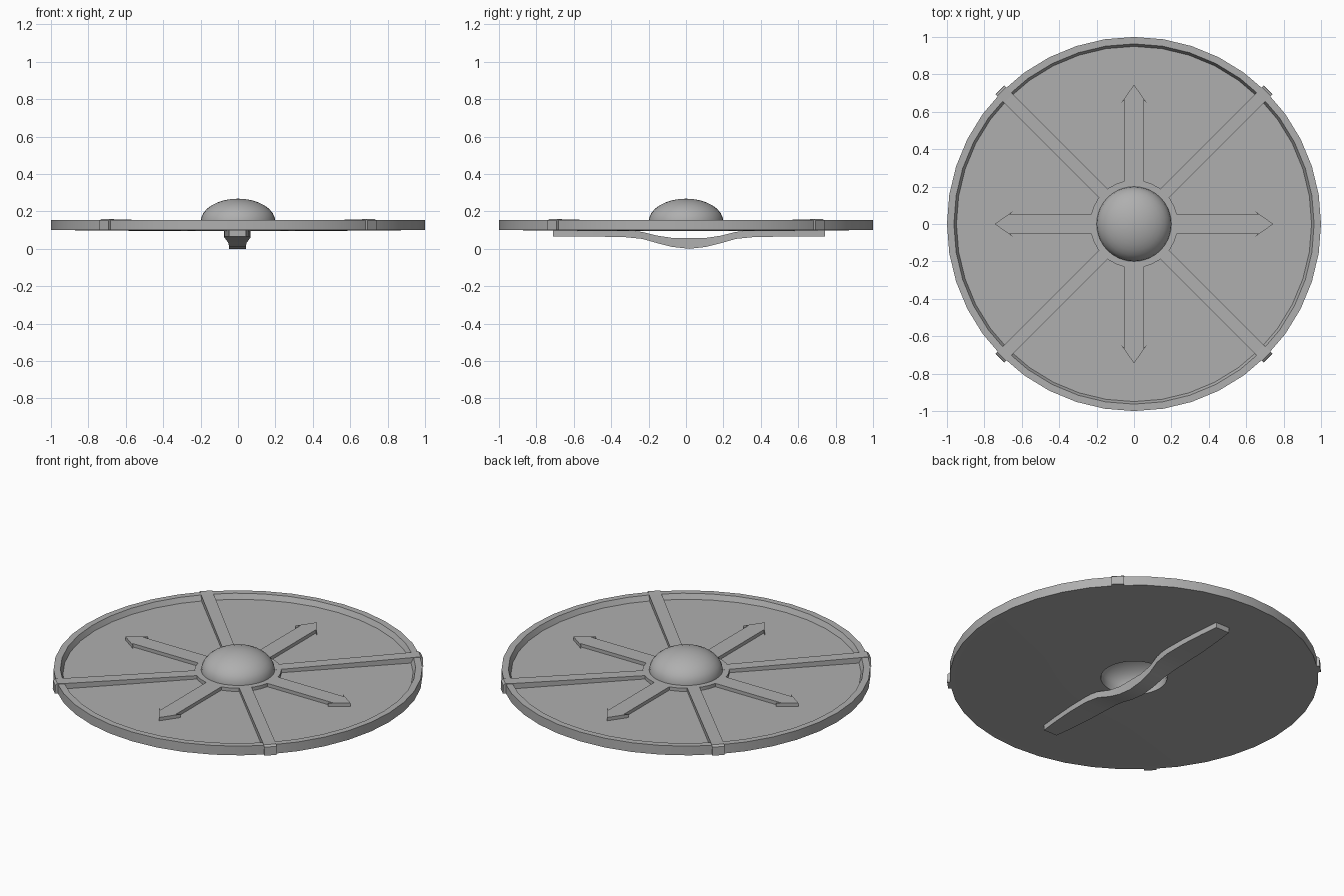
import bpy, bmesh
from math import sin, cos, pi, radians
from mathutils import Matrix

if "Cube" in bpy.data.objects:
    bpy.data.objects.remove(bpy.data.objects["Cube"])

# Dark grey shared by every part
grey = bpy.data.materials.new("dark_grey")
grey.diffuse_color = (0.43, 0.43, 0.43, 1)
grey.use_nodes = True
grey.node_tree.nodes["Principled BSDF"].inputs["Base Color"].default_value = grey.diffuse_color


def make(name, bm, smooth=False):
    bmesh.ops.remove_doubles(bm, verts=bm.verts, dist=1e-5)
    bmesh.ops.recalc_face_normals(bm, faces=bm.faces)
    me = bpy.data.meshes.new(name)
    bm.to_mesh(me)
    bm.free()
    me.materials.append(grey)
    ob = bpy.data.objects.new(name, me)
    bpy.context.collection.objects.link(ob)
    if smooth:
        bpy.context.view_layer.objects.active = ob
        ob.select_set(True)
        bpy.ops.object.shade_smooth_by_angle(angle=radians(35))
        ob.select_set(False)
    return ob


def lathe(name, profile, n):
    """Revolve a closed (r, z) profile around the z axis."""
    bm = bmesh.new()
    rings = [[bm.verts.new((r * cos(2 * pi * i / n), r * sin(2 * pi * i / n), z))
              for i in range(n)] if r > 0 else [bm.verts.new((0, 0, z))] * n
             for r, z in profile]
    for k in range(len(rings)):
        a, b = rings[k], rings[(k + 1) % len(rings)]
        for i in range(n):
            j = (i + 1) % n
            vs = list(dict.fromkeys((a[i], a[j], b[j], b[i])))
            if len(vs) > 2:
                bm.faces.new(vs)
    return make(name, bm, True)


def extrude(name, points, offset, angle):
    """Extrude a flat outline by offset, then turn it about z."""
    bm = bmesh.new()
    face = bm.faces.new([bm.verts.new(p) for p in points])
    ext = bmesh.ops.extrude_face_region(bm, geom=[face])
    moved = [v for v in ext["geom"] if isinstance(v, bmesh.types.BMVert)]
    bmesh.ops.translate(bm, verts=moved, vec=offset)
    bm.transform(Matrix.Rotation(angle, 4, "Z"))
    return make(name, bm)


FACE, TOP = 0.125, 0.145

# Round board with a hole behind the boss, and the raised rim
lathe("board", [(0.18, 0.096), (0.54, 0.096), (0.97, 0.1), (0.97, FACE), (0.18, FACE)], 40)
lathe("rim", [(0.965, 0.1), (1.0, 0.1), (1.0, 0.155), (0.963, 0.155), (0.948, FACE - 0.003)], 40)

# Hollow domed boss and its flange
arc = [i * pi / 16 for i in range(8)]
dome = [(0.2 * cos(a), 0.145 + 0.123 * sin(a)) for a in arc]
inner = [(0.185 * cos(a), 0.145 + 0.11 * sin(a)) for a in arc]
lathe("boss", [(0.2, FACE)] + dome + [(0, 0.268), (0, 0.255)] + inner[::-1] + [(0.185, FACE)], 32)
lathe("boss_flange", [(0.182, FACE - 0.003), (0.235, FACE - 0.003), (0.235, TOP), (0.182, TOP)], 32)

# Four arrow ornaments on the axes, four straps on the diagonals folding over the rim
arrow = [(0.2, -0.05), (0.665, -0.05), (0.645, -0.07), (0.745, 0),
         (0.645, 0.07), (0.665, 0.05), (0.2, 0.05)]
strap = [(0.2, FACE - 0.003), (0.2, TOP), (0.95, 0.157), (1.0, 0.159),
         (1.012, 0.15), (1.014, 0.1), (0.97, 0.1), (0.95, FACE - 0.003)]
for i in range(4):
    extrude(f"arrow_{i + 1}", [(x, y, FACE - 0.003) for x, y in arrow],
            (0, 0, TOP - FACE + 0.003), i * pi / 2)
    extrude(f"strap_{i + 1}", [(r, -0.034, z) for r, z in strap],
            (0, 0.068, 0), pi / 4 + i * pi / 2)

# Handle across the back: stations of (distance, half width, bottom z, top z), mirrored in y
half = [(0.0, 0.045, 0.0, 0.057), (0.09, 0.045, 0.01, 0.058), (0.17, 0.048, 0.03, 0.07),
        (0.25, 0.064, 0.053, 0.09), (0.34, 0.071, 0.062, 0.1), (0.48, 0.068, 0.065, 0.1),
        (0.61, 0.058, 0.066, 0.1), (0.727, 0.045, 0.067, 0.1)]
stations = [(-y, w, b, t) for y, w, b, t in half[:0:-1]] + half
bm = bmesh.new()
loops = [[bm.verts.new((x - 0.003, y + 0.017, z)) for x, z in ((-w, b), (w, b), (w, t), (-w, t))]
         for y, w, b, t in stations]
for p, q in zip(loops, loops[1:]):
    for i in range(4):
        j = (i + 1) % 4
        bm.faces.new((p[i], p[j], q[j], q[i]))
bm.faces.new(loops[0])
bm.faces.new(loops[-1])
make("handle", bm, True)
